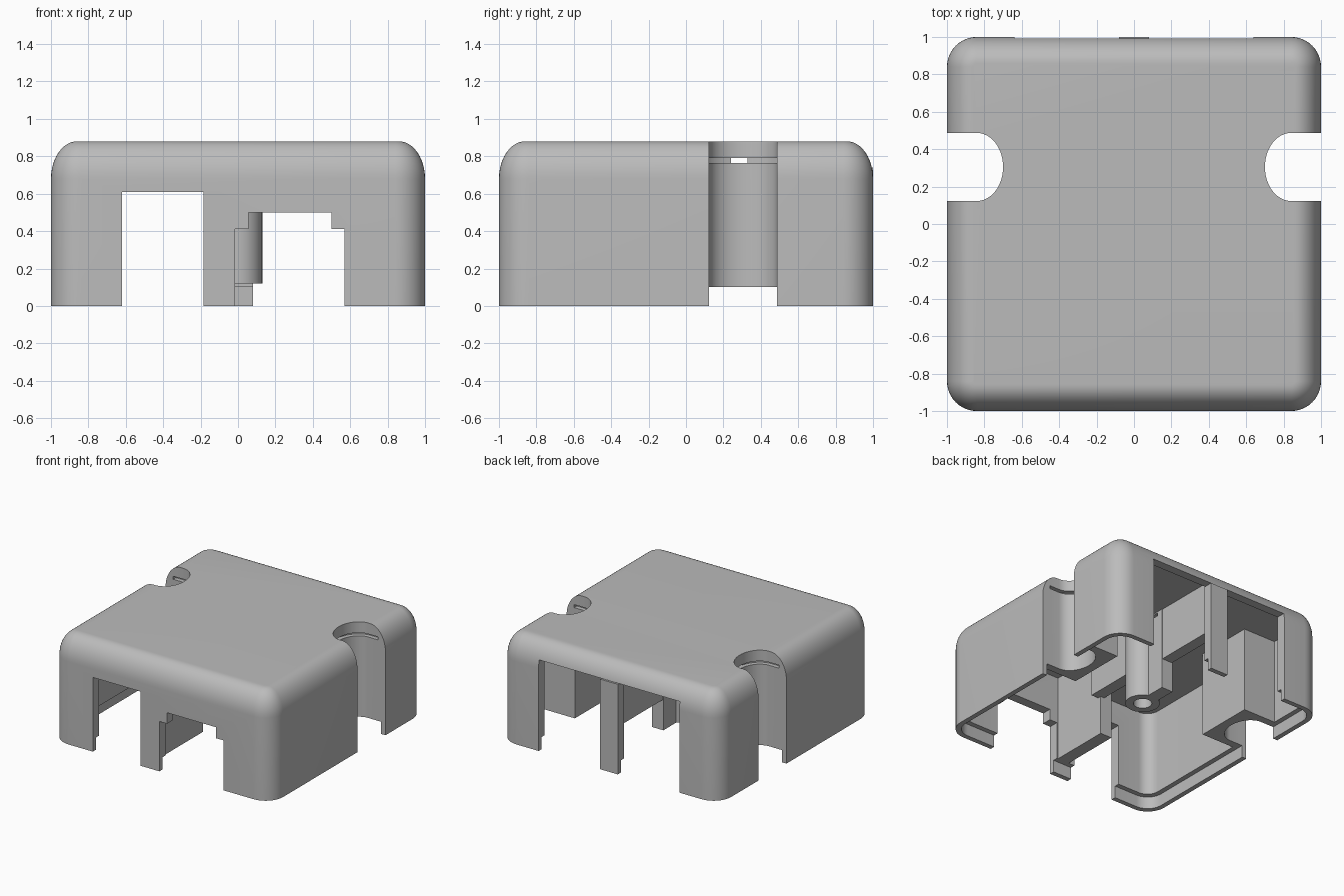
import bpy, bmesh, math

if "Cube" in bpy.data.objects:
    bpy.data.objects.remove(bpy.data.objects["Cube"])

grey = bpy.data.materials.new("plain grey")
grey.use_nodes = True
grey.diffuse_color = (0.5, 0.5, 0.5, 1)
grey.node_tree.nodes["Principled BSDF"].inputs["Base Color"].default_value = (0.5, 0.5, 0.5, 1)


def loft(name, rings):
    """Closed solid through rings of equal point count."""
    bm = bmesh.new()
    loops = [[bm.verts.new(p) for p in ring] for ring in rings]
    for low, high in zip(loops, loops[1:]):
        for i in range(len(low)):
            j = (i + 1) % len(low)
            bm.faces.new((low[i], low[j], high[j], high[i]))
    bm.faces.new(loops[0][::-1])
    bm.faces.new(loops[-1])
    bmesh.ops.recalc_face_normals(bm, faces=bm.faces)
    mesh = bpy.data.meshes.new(name)
    bm.to_mesh(mesh)
    bm.free()
    mesh.materials.append(grey)
    obj = bpy.data.objects.new(name, mesh)
    bpy.context.collection.objects.link(obj)
    return obj


def rounded_ring(half, radius, z, steps=10):
    ring = []
    for k, (sx, sy) in enumerate(((1, 1), (-1, 1), (-1, -1), (1, -1))):
        for i in range(steps + 1):
            a = math.pi / 2 * (k + i / steps)
            ring.append((sx * (half - radius) + radius * math.cos(a),
                         sy * (half - radius) + radius * math.sin(a), z))
    return ring


def prism(name, outline, z0, z1):
    return loft(name, [[(x, y, z) for x, y in outline] for z in (z0, z1)])


def box(name, x0, x1, y0, y1, z0, z1):
    return prism(name, ((x0, y0), (x1, y0), (x1, y1), (x0, y1)), z0, z1)


def disc(name, x, y, radius, z0, z1, n=32):
    turns = [2 * math.pi * i / n for i in range(n)]
    return prism(name, [(x + radius * math.cos(a), y + radius * math.sin(a)) for a in turns], z0, z1)


def notch_outline(side, outer, grow=0.0):
    """Straight-sided recess with an elliptical inner end."""
    pts = [(side * outer, 0.305 + 0.182 + grow)]
    for i in range(25):
        a = math.pi / 2 + math.pi * i / 24
        pts.append((side * (0.84 + (0.14 + grow) * math.cos(a)),
                    0.305 + (0.182 + grow) * math.sin(a)))
    return pts + [(side * outer, 0.305 - 0.182 - grow)]


def combine(target, tool, operation):
    mod = target.modifiers.new(operation.lower(), "BOOLEAN")
    mod.operation, mod.object, mod.solver = operation, tool, "EXACT"
    bpy.context.view_layer.objects.active = target
    bpy.ops.object.modifier_apply(modifier=mod.name)
    bpy.data.objects.remove(tool)


# Outer body with softly rounded top edge
rings = [rounded_ring(1, 0.16, 0)]
for i in range(13):
    a = math.pi / 2 * i / 12
    rings.append(rounded_ring(1 - 0.14 * (1 - math.cos(a)), 0.16 - 0.14 * (1 - math.cos(a)),
                              0.68 + 0.2 * math.sin(a)))
cover = loft("box_cover", rings)

# Hollow inside and the thin lip around the rim
combine(cover, loft("cavity", [rounded_ring(0.92, 0.1, z) for z in (-0.1, 0.8)]), "DIFFERENCE")
combine(cover, loft("rim_step", [rounded_ring(0.96, 0.13, z) for z in (-0.1, 0.1)]), "DIFFERENCE")

# Back opening, later divided by the rear post
combine(cover, box("back_opening", -0.64, 0.64, 0.85, 1.1, -0.1, 0.745), "DIFFERENCE")

# Front openings: a plain one and a stepped one
for x0, x1, top in ((-0.62, -0.185, 0.61), (-0.015, 0.57, 0.41), (0.055, 0.50, 0.5)):
    combine(cover, box("front_opening", x0, x1, -1.1, -0.85, -0.1, top), "DIFFERENCE")

# Housings for the side notches
for side in (-1, 1):
    x0, x1 = sorted((side * 0.625, side * 0.95))
    combine(cover, box("notch_housing", x0, x1, 0.06, 0.55, 0.1, 0.83), "UNION")

# Central ribs, rear post and screw boss
for name, x0, x1, y0, y1, z0, z1 in (
        ("front_rib", -0.13, -0.025, -0.95, -0.42, 0.1, 0.83),
        ("middle_rib", -0.06, 0.04, -0.45, 0.1, 0.42, 0.83),
        ("boss_rib", -0.06, 0.045, 0.1, 0.38, 0.12, 0.83),
        ("rear_rib", -0.055, 0.04, 0.35, 0.95, 0.37, 0.83),
        ("rear_post", -0.08, 0.08, 0.92, 1.0, 0.1, 0.74),
        ("rear_post_lip", -0.08, 0.08, 0.96, 1.0, 0.0, 0.2)):
    combine(cover, box(name, x0, x1, y0, y1, z0, z1), "UNION")
combine(cover, disc("screw_boss", 0, 0.1, 0.13, 0.12, 0.83), "UNION")
combine(cover, disc("screw_hole", 0, 0.1, 0.07, 0.0, 0.7), "DIFFERENCE")

# Side notches with a curved slit below the roof
for side in (-1, 1):
    combine(cover, prism("side_notch", notch_outline(side, 1.1), -0.1, 1.0), "DIFFERENCE")
    combine(cover, prism("notch_slit", notch_outline(side, 0.93, 0.035), 0.765, 0.79), "DIFFERENCE")
combine(cover, box("slit_passage", -0.85, 0.85, 0.24, 0.33, 0.765, 0.79), "DIFFERENCE")

# Smooth curves, crisp edges
bpy.ops.object.select_all(action="DESELECT")
cover.select_set(True)
bpy.context.view_layer.objects.active = cover
bpy.ops.object.shade_smooth_by_angle(angle=math.radians(30))
